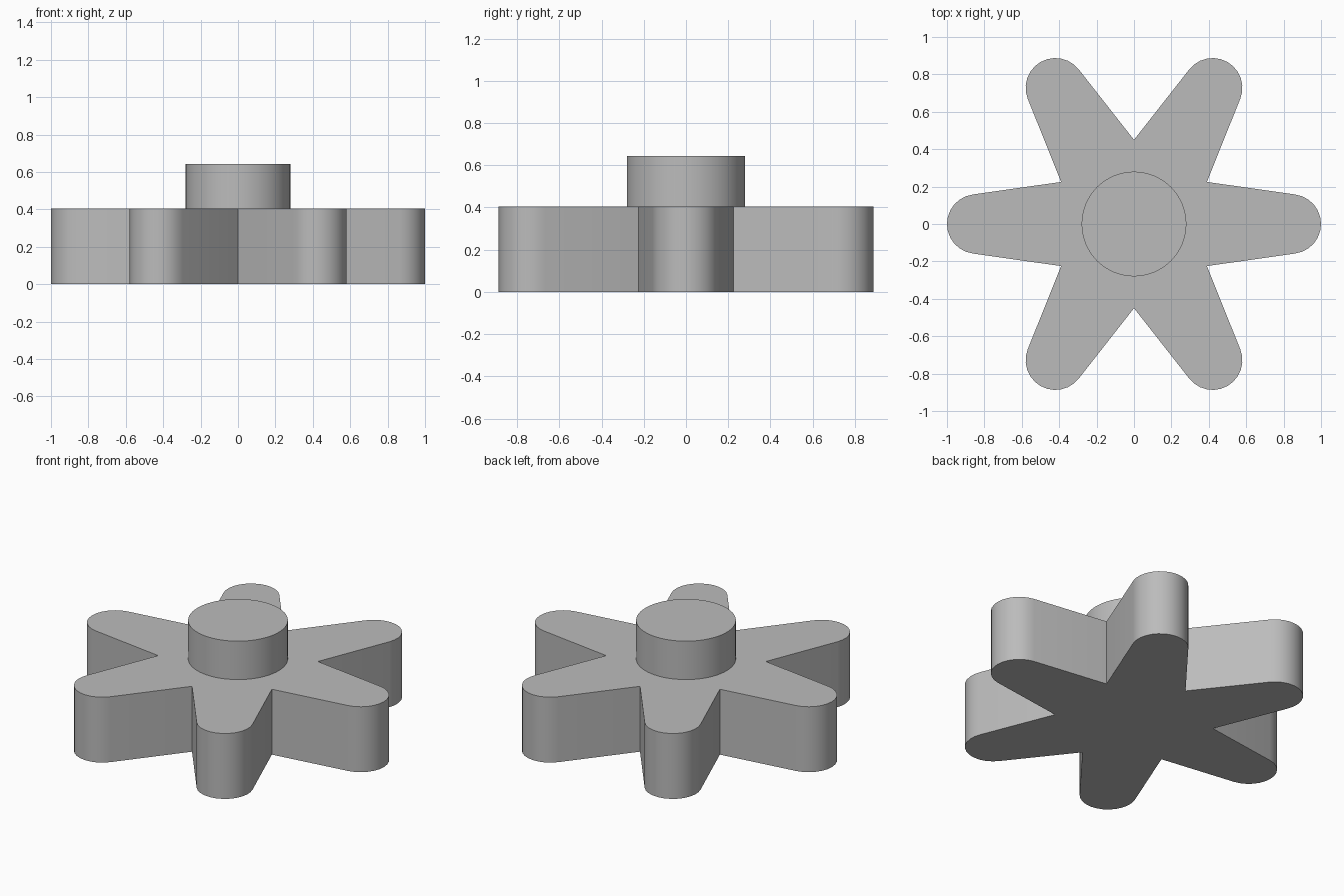
import bpy, bmesh
from math import sin, cos, radians, tau
from mathutils import Matrix, Vector

cube = bpy.data.objects.get("Cube")
if cube:
    bpy.data.objects.remove(cube, do_unlink=True)

# One plain grey for the whole model
GREY = (0.5, 0.5, 0.5, 1)
grey = bpy.data.materials.new("plain grey")
grey.use_nodes = True
grey.diffuse_color = GREY
grey.node_tree.nodes["Principled BSDF"].inputs["Base Color"].default_value = GREY


def prism(name, outline, bottom, top):
    """Extrude a closed outline straight up from bottom to top."""
    bm = bmesh.new()
    base = bm.faces.new([bm.verts.new((p.x, p.y, bottom)) for p in outline])
    side = bmesh.ops.extrude_face_region(bm, geom=[base], use_keep_orig=True)
    raised = [v for v in side["geom"] if isinstance(v, bmesh.types.BMVert)]
    bmesh.ops.translate(bm, verts=raised, vec=(0, 0, top - bottom))
    bmesh.ops.recalc_face_normals(bm, faces=bm.faces)
    mesh = bpy.data.meshes.new(name)
    bm.to_mesh(mesh)
    bm.free()
    mesh.materials.append(grey)
    obj = bpy.data.objects.new(name, mesh)
    bpy.context.collection.objects.link(obj)
    bpy.ops.object.select_all(action="DESELECT")
    obj.select_set(True)
    bpy.context.view_layer.objects.active = obj
    bpy.ops.object.shade_smooth_by_angle(angle=radians(35))
    return obj


# Six-armed star: each arm has a rounded tip tangent to its tapering sides
ARMS, VALLEY, TIP = 6, 0.45, 0.159
STEPS, SWEEP = 12, radians(82)
arm = [Vector((1 - TIP + TIP * cos(a), TIP * sin(a)))
       for a in (SWEEP * (2 * i / STEPS - 1) for i in range(STEPS + 1))]
arm.append(Vector((VALLEY * cos(tau / 12), VALLEY * sin(tau / 12))))
star = [Matrix.Rotation(tau * k / ARMS, 2) @ p for k in range(ARMS) for p in arm]
prism("star_body", star, 0, 0.405)

# Round hub on top
SIDES = 64
hub = [Vector((cos(tau * i / SIDES), sin(tau * i / SIDES))) * 0.28 for i in range(SIDES)]
prism("round_hub", hub, 0.4, 0.643)
